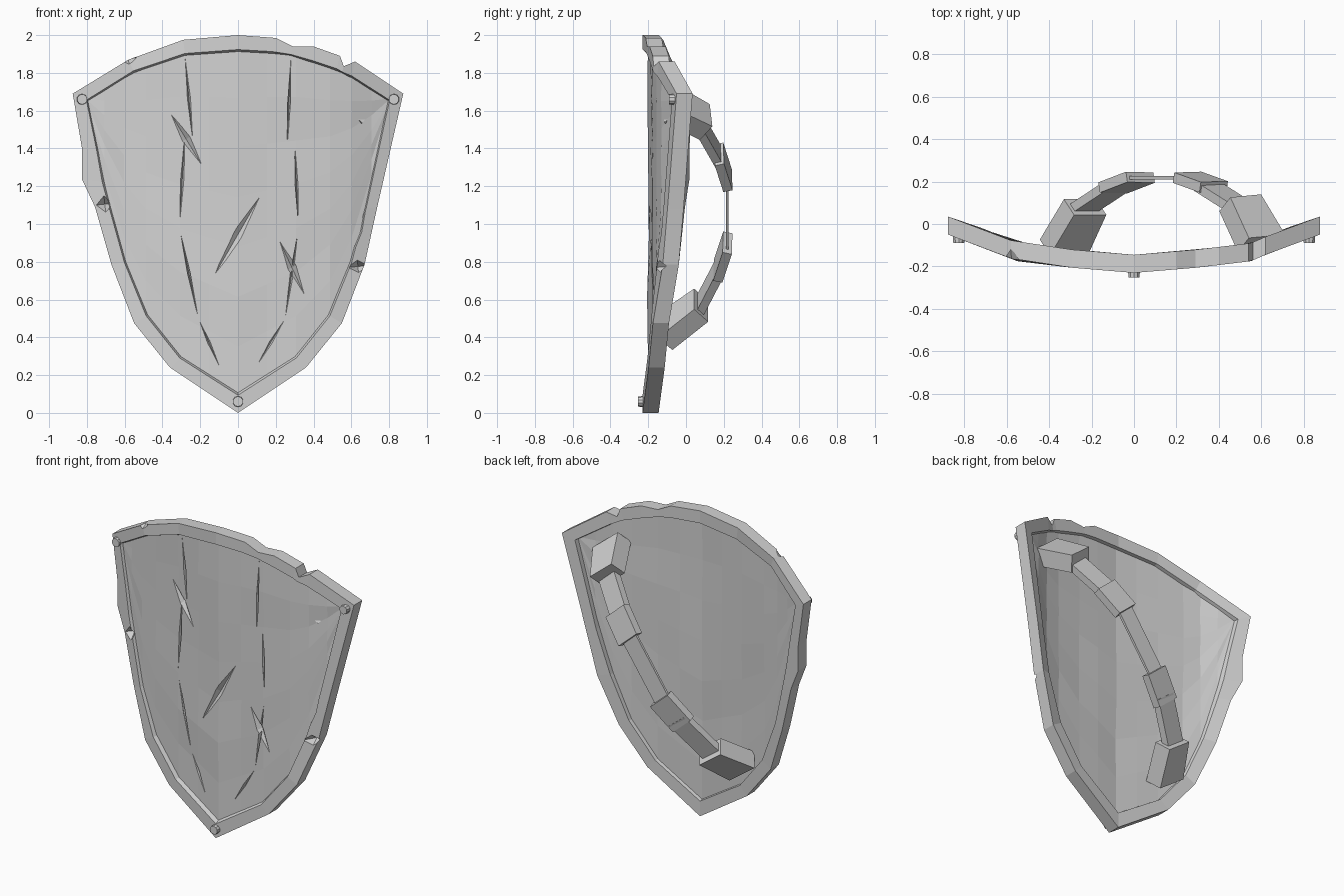
import bpy
import bmesh
import random
from math import pi
from mathutils import Vector, Matrix

random.seed(4)
if "Cube" in bpy.data.objects:
    bpy.data.objects.remove(bpy.data.objects["Cube"])

steel = bpy.data.materials.new("plain_grey")
steel.use_nodes = True
GREY = (0.65, 0.65, 0.65, 1)
steel.diffuse_color = GREY
steel.node_tree.nodes["Principled BSDF"].inputs["Base Color"].default_value = GREY


def finish(name, bm, fix_normals=True):
    """Turn a bmesh into a named, flat shaded object."""
    if fix_normals:
        bmesh.ops.recalc_face_normals(bm, faces=bm.faces)
    mesh = bpy.data.meshes.new(name)
    bm.to_mesh(mesh)
    bm.free()
    mesh.materials.append(steel)
    obj = bpy.data.objects.new(name, mesh)
    bpy.context.collection.objects.link(obj)
    return obj


def apply(obj, modifier):
    bpy.context.view_layer.objects.active = obj
    bpy.ops.object.modifier_apply(modifier=modifier.name)


def interp(points, x):
    """Piecewise linear lookup."""
    for (x0, v0), (x1, v1) in zip(points, points[1:]):
        if x <= x1:
            return v0 + (v1 - v0) * (x - x0) / (x1 - x0)
    return points[-1][1]


# Bowed front surface of the shield, as depth over distance from the middle
BOW = [(0, -.23), (.3, -.205), (.55, -.175), (.7, -.11), (.875, -.05)]


def front(x):
    return interp(BOW, abs(x))


def hull(points):
    bm = bmesh.new()
    for p in points:
        bm.verts.new(p)
    bmesh.ops.convex_hull(bm, input=bm.verts)
    return bm


def gouge(target, start, end, width, depth, offset):
    """Cut a pointed, V-shaped nick into the front of an object."""
    a, b = (Vector((x, front(x) + offset, z)) for x, z in (start, end))
    mid = (a + b) / 2
    mid.y = front(mid.x) + offset
    side = Vector((b.z - a.z, 0, a.x - b.x)).normalized() * width / 2
    out = Vector((0, 1, 0))
    cutter = finish("cutter", hull([a, b, mid + side, mid - side,
                                    mid + out * depth, mid - out * depth]))
    cutter.hide_render = True
    mod = target.modifiers.new("nick", "BOOLEAN")
    mod.operation = "DIFFERENCE"
    mod.solver = "EXACT"
    mod.object = cutter
    apply(target, mod)
    bpy.data.objects.remove(cutter)


# Rim: pairs of outer and inner outline points, clockwise from the top
lower = [((.67, .785), (.59, .8)), ((.55, .475), (.475, .52)),
         ((.36, .24), (.3, .3))]
worn_top = [((0, 2), (0, 1.91)), ((.2, 1.985), (.18, 1.9)),
            ((.29, 1.94), (.28, 1.89)), ((.4, 1.94), (.4, 1.85)),
            ((.54, 1.89), (.52, 1.81)), ((.56, 1.835), (.55, 1.8)),
            ((.62, 1.86), (.6, 1.77)), ((.875, 1.69), (.79, 1.65)),
            ((.735, 1.08), (.67, 1.09))]
bent_side = [((-.757, 1.09), (-.67, 1.09)), ((-.825, 1.235), (-.7, 1.22)),
             ((-.825, 1.395), (-.735, 1.39)), ((-.875, 1.69), (-.79, 1.65)),
             ((-.58, 1.87), (-.55, 1.8)), ((-.29, 1.975), (-.28, 1.89))]
mirrored = [((-o[0], o[1]), (-i[0], i[1])) for o, i in reversed(lower)]
outline = worn_top + lower + [((0, 0), (0, .11))] + mirrored + bent_side

bm = bmesh.new()
rings = []
for outer, inner in outline:
    o, i = Vector(outer), Vector(inner)
    section = [(o, 0), (i.lerp(o, .15), 0), (i, .035),
               (i.lerp(o, .1), .085), (o, .085)]
    rings.append([bm.verts.new((p.x, front(p.x) + d, p.y)) for p, d in section])
for r, s in zip(rings, rings[1:] + rings[:1]):
    for k in range(len(r)):
        n = (k + 1) % len(r)
        bm.faces.new((r[k], r[n], s[n], s[k]))
rim = finish("rim", bm)

# Chips along the rim
for start, end, width in [((-.63, 1.87), (-.53, 1.88), .06),
                          ((-.75, 1.1), (-.66, 1.11), .09),
                          ((.58, .77), (.69, .78), .07),
                          ((.68, 1.1), (.6, .82), .035)]:
    gouge(rim, start, end, width, .05, 0)

# Panel: bowed, slightly uneven sheet tucked under the rim
TOP = [(0, 1.91), (.28, 1.89), (.55, 1.8), (.79, 1.65)]
BOTTOM = [(0, .11), (.3, .3), (.475, .52), (.59, .8), (.67, 1.09), (.79, 1.65)]
half = [.15, .3, .475, .59, .69, .79]
columns = [-x for x in reversed(half)] + [0] + half
RECESS, ROWS, GROW = .028, 7, 1.025
bm = bmesh.new()
grid = []
for x in columns:
    low, high = interp(BOTTOM, abs(x)), interp(TOP, abs(x))
    column = []
    for r in range(ROWS + 1):
        z = low + (high - low) * r / ROWS
        inside = 0 < r < ROWS and abs(x) < half[-1]
        dent = random.uniform(-.005, .005) if inside else 0
        column.append(bm.verts.new((x * GROW, front(x) + RECESS + dent,
                                    1 + (z - 1) * GROW)))
    grid.append(column)
for a, b in zip(grid, grid[1:]):
    for r in range(ROWS):
        bm.faces.new((a[r], b[r], b[r + 1], a[r + 1]))
bmesh.ops.remove_doubles(bm, verts=bm.verts, dist=.0005)
panel = finish("panel", bm, fix_normals=False)
thick = panel.modifiers.new("thickness", "SOLIDIFY")
thick.thickness = .035
thick.offset = -1
apply(panel, thick)

# Plank seams, then the three battle scars
seams = [[(-.28, 1.88), (-.24, 1.45)], [(-.28, 1.5), (-.31, .98), (-.21, .5), (-.1, .25)],
         [(.28, 1.88), (.26, 1.4)], [(.3, 1.43), (.32, .98), (.25, .5), (.1, .25)]]
for seam in seams:
    for start, end in zip(seam, seam[1:]):
        gouge(panel, start, end, .018, .02, RECESS)
for start, end, width in [((-.36, 1.59), (-.19, 1.31), .05),
                          ((.13, 1.17), (-.13, .72), .06),
                          ((.22, .91), (.35, .63), .05)]:
    gouge(panel, start, end, width, .026, RECESS)

# Rivets at the three corners
for name, x, z in [("right", -.825, 1.66), ("left", .825, 1.66), ("bottom", 0, .06)]:
    bm = bmesh.new()
    bmesh.ops.create_cone(bm, cap_ends=True, segments=10, radius1=.03,
                          radius2=.027, depth=.04)
    bmesh.ops.transform(bm, verts=bm.verts, matrix=Matrix.Translation(
        (x, front(x) - .003, z)) @ Matrix.Rotation(pi / 2, 4, "X"))
    finish(name + "_rivet", bm)


def strap_piece(name, start, end, width, thickness, taper=1):
    """Flat bar between two points, turned along the diagonal grip."""
    a, b = Vector(start), Vector(end)
    along = (b - a).normalized()
    across = Vector((.8, 0, -.58))
    across = (across - along * across.dot(along)).normalized()
    up = along.cross(across)
    corners = []
    for p, size in ((a, 1), (b, taper)):
        for s in (-.5, .5):
            for t in (-.5, .5):
                corners.append(p + across * s * width * size + up * t * thickness)
    finish(name, hull(corners))


# Diagonal grip strap on the back
strap_piece("upper_anchor", (.6, -.09, 1.64), (.5, .1, 1.54), .22, .11, .85)
strap_piece("upper_strap", (.53, .06, 1.55), (.34, .18, 1.34), .14, .045)
strap_piece("upper_buckle", (.375, .175, 1.37), (.25, .22, 1.23), .17, .05)
strap_piece("grip", (.27, .218, 1.26), (0, .218, .87), .12, .015)
strap_piece("lower_buckle", (.03, .22, .9), (-.1, .17, .75), .17, .05)
strap_piece("lower_strap", (-.07, .185, .78), (-.26, .06, .54), .14, .045)
strap_piece("lower_anchor", (-.33, -.11, .43), (-.23, .08, .57), .22, .11, .85)
